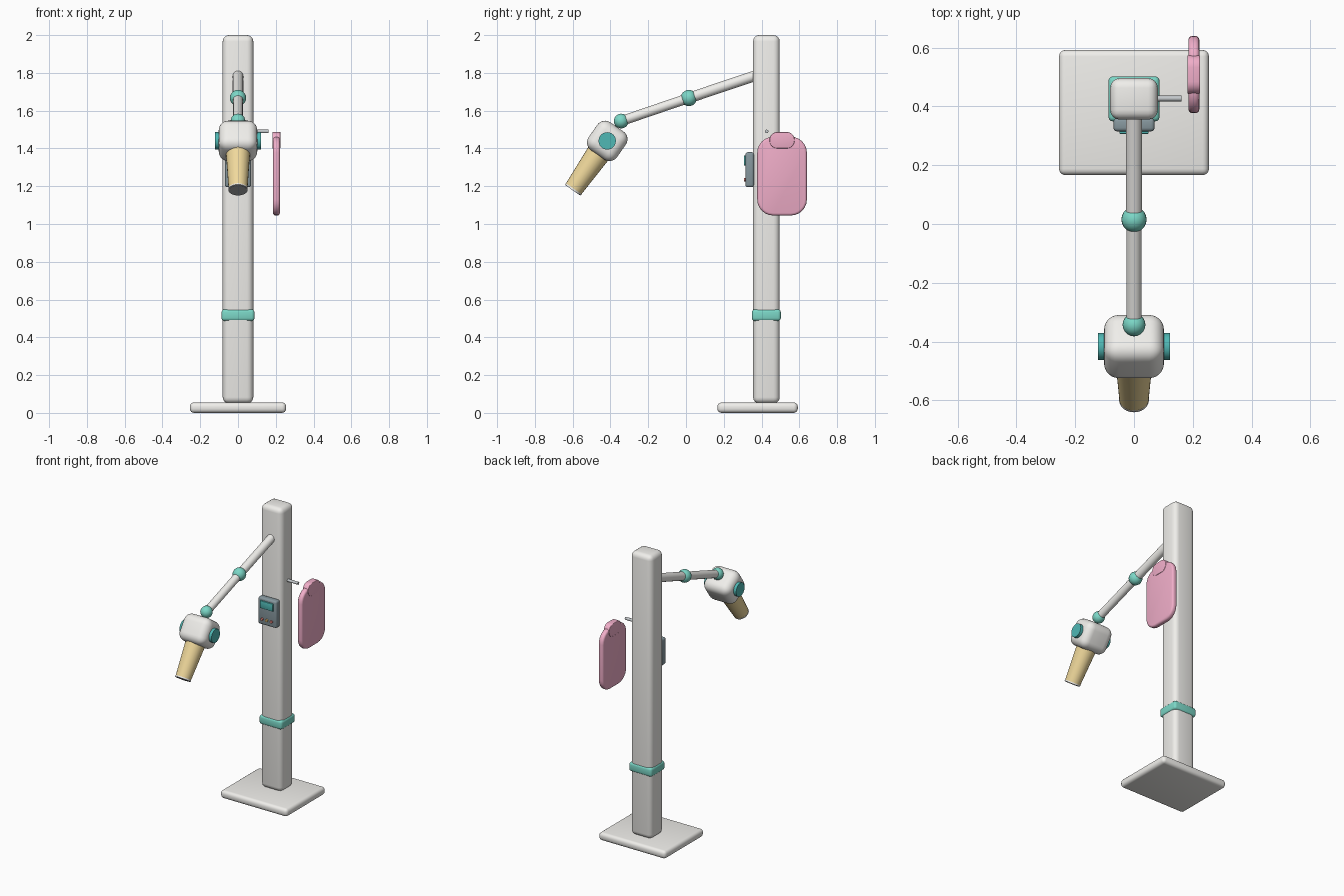
import bpy, bmesh, math
from mathutils import Vector, Matrix

if "Cube" in bpy.data.objects:
    bpy.data.objects.remove(bpy.data.objects["Cube"])

def mat(name, r, g, b):
    m = bpy.data.materials.new(name)
    m.diffuse_color = (r, g, b, 1)
    m.use_nodes = True
    m.node_tree.nodes["Principled BSDF"].inputs["Base Color"].default_value = m.diffuse_color
    return m

CREAM = mat("cream", 0.87, 0.86, 0.83)
TEAL = mat("teal", 0.20, 0.68, 0.57)
DEEP = mat("deep_teal", 0.08, 0.48, 0.46)
GOLD = mat("gold", 0.87, 0.69, 0.33)
PINK = mat("pink", 0.87, 0.42, 0.58)
SLATE = mat("slate", 0.24, 0.31, 0.34)
RED = mat("red", 0.85, 0.25, 0.22)
AMBER = mat("amber", 0.90, 0.60, 0.20)
STEEL = mat("steel", 0.55, 0.58, 0.60)
GLASS = mat("glass", 0.40, 0.41, 0.42)

def finish(bm, name, m):
    me = bpy.data.meshes.new(name)
    bm.to_mesh(me)
    bm.free()
    ob = bpy.data.objects.new(name, me)
    bpy.context.collection.objects.link(ob)
    me.materials.append(m)
    bpy.ops.object.select_all(action='DESELECT')
    bpy.context.view_layer.objects.active = ob
    ob.select_set(True)
    bpy.ops.object.shade_smooth_by_angle(angle=math.radians(35))
    return ob

def bevel(bm, edges, width, seg):
    bmesh.ops.bevel(bm, geom=edges, offset=width, segments=seg, profile=0.5,
                    affect='EDGES', clamp_overlap=True)

def rbox(name, m, lo, hi, r, seg=4, tilt=0):
    """Rounded box between two corners, tilted about x through its centre."""
    lo, hi = Vector(lo), Vector(hi)
    bm = bmesh.new()
    bmesh.ops.create_cube(bm, size=1)
    bmesh.ops.scale(bm, vec=hi - lo, verts=bm.verts)
    bevel(bm, bm.edges[:], r, seg)
    bm.transform(Matrix.Translation((lo + hi) / 2) @ Matrix.Rotation(tilt, 4, 'X'))
    return finish(bm, name, m)

def rod(name, m, a, b, r1, r2=None, seg=24):
    """Cylinder or cone frustum from a to b."""
    a, b = Vector(a), Vector(b)
    d = b - a
    bm = bmesh.new()
    bmesh.ops.create_cone(bm, cap_ends=True, segments=seg, radius1=r1,
                          radius2=r1 if r2 is None else r2, depth=d.length)
    bm.transform(Matrix.Translation((a + b) / 2) @ d.to_track_quat('Z', 'Y').to_matrix().to_4x4())
    return finish(bm, name, m)

def ball(name, m, c, r):
    bm = bmesh.new()
    bmesh.ops.create_uvsphere(bm, u_segments=20, v_segments=12, radius=r)
    bm.transform(Matrix.Translation(c))
    return finish(bm, name, m)

# Stand
rbox("base_plate", CREAM, (-0.255, 0.166, 0.0), (0.255, 0.592, 0.055), 0.022)
rbox("column", CREAM, (-0.081, 0.355, 0.05), (0.081, 0.496, 2.0), 0.033)
rbox("column_band", TEAL, (-0.087, 0.349, 0.487), (0.087, 0.502, 0.548), 0.015, 3)

# Jointed arm
shoulder, elbow, wrist = (0, 0.42, 1.803), (0, 0.015, 1.667), (0, -0.343, 1.545)
rod("upper_arm", CREAM, shoulder, elbow, 0.028)
rod("forearm", CREAM, elbow, wrist, 0.026)
ball("elbow_joint", TEAL, elbow, 0.043)
ball("wrist_joint", TEAL, wrist, 0.039)

# Tilted head, side knobs, tapered nozzle and lens
c = Vector((0, -0.417, 1.44))
tilt = -math.radians(35)
axis = Vector((0, -math.sin(-tilt), -math.cos(tilt)))
rbox("head", CREAM, c - Vector((0.102, 0.092, 0.09)), c + Vector((0.102, 0.092, 0.09)), 0.05, 6, tilt)
for side, s in (("left", -1), ("right", 1)):
    rod(side + "_knob", DEEP, c + Vector((s * 0.08, 0, 0)), c + Vector((s * 0.122, 0, 0)), 0.046)
rod("nozzle", GOLD, c + axis * 0.06, c + axis * 0.311, 0.065, 0.05)
rod("nozzle_rim", CREAM, c + axis * 0.309, c + axis * 0.317, 0.051)
rod("lens", GLASS, c + axis * 0.315, c + axis * 0.319, 0.047)

# Control panel on the column front
rbox("panel", SLATE, (-0.07, 0.315, 1.195), (0.07, 0.36, 1.38), 0.012, 3)
rbox("panel_screen", DEEP, (-0.05, 0.306, 1.31), (0.05, 0.32, 1.362), 0.004, 2)
for i, m in enumerate((RED, AMBER, RED)):
    x = (i - 1) * 0.036
    rod("panel_button_%d" % (i + 1), m, (x, 0.32, 1.235), (x, 0.306, 1.235), 0.009, seg=16)

# Side peg
rod("peg", STEEL, (0.07, 0.427, 1.49), (0.161, 0.427, 1.49), 0.0095, seg=16)

def slab(name, m, x0, x1, y0, y1, z0, z1, corner, edge):
    """Upright slab with rounded outline and softened rims."""
    bm = bmesh.new()
    bmesh.ops.create_cube(bm, size=1)
    bmesh.ops.scale(bm, vec=(x1 - x0, y1 - y0, z1 - z0), verts=bm.verts)
    along = [e for e in bm.edges if abs(e.verts[0].co.x - e.verts[1].co.x) > 1e-4]
    bevel(bm, along, corner, 6)
    rims = [e for e in bm.edges if abs(e.verts[0].co.x - e.verts[1].co.x) < 1e-5]
    bevel(bm, rims, edge, 3)
    bm.transform(Matrix.Translation(((x0 + x1) / 2, (y0 + y1) / 2, (z0 + z1) / 2)))
    return finish(bm, name, m)

# Hanging pad with thicker top tab
slab("hanging_pad", PINK, 0.185, 0.222, 0.377, 0.64, 1.045, 1.462, 0.085, 0.013)
slab("hanging_pad_tab", PINK, 0.182, 0.225, 0.442, 0.575, 1.40, 1.487, 0.042, 0.004)
